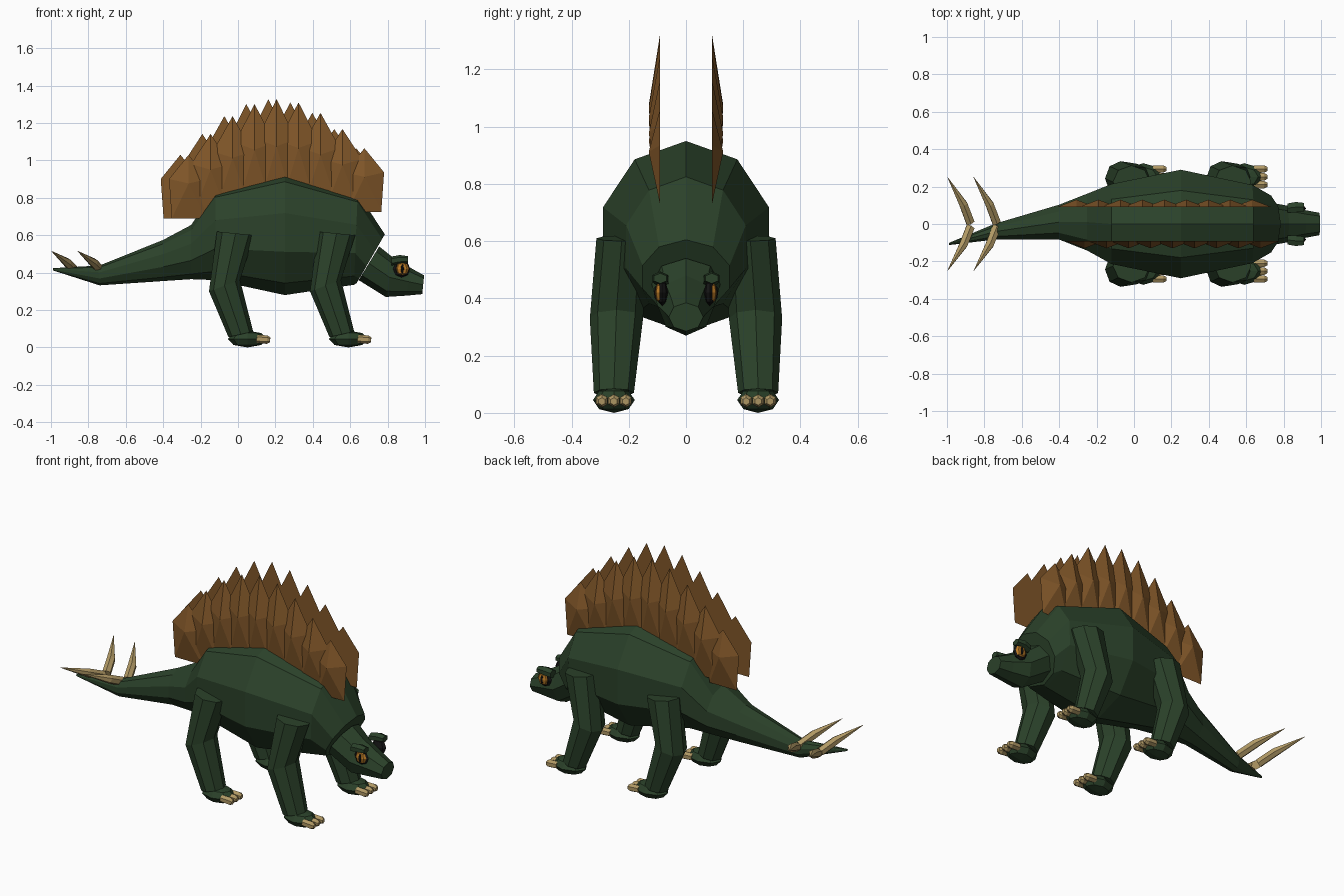
import bpy, bmesh
from math import sin, cos, pi
from mathutils import Vector as V

if "Cube" in bpy.data.objects:
    bpy.data.objects.remove(bpy.data.objects["Cube"])


def material(name, rgb):
    m = bpy.data.materials.new(name)
    m.diffuse_color = (*rgb, 1)
    m.use_nodes = True
    m.node_tree.nodes["Principled BSDF"].inputs["Base Color"].default_value = m.diffuse_color
    return m


GREEN = material("green skin", (0.024, 0.054, 0.023))
BROWN = material("brown plate", (0.22, 0.095, 0.022))
HORN = material("horn", (0.44, 0.32, 0.13))
AMBER = material("amber", (0.5, 0.2, 0.02))
DARK = material("dark", (0.008, 0.008, 0.008))


def finish(name, bm, mat):
    bmesh.ops.recalc_face_normals(bm, faces=bm.faces)
    me = bpy.data.meshes.new(name)
    bm.to_mesh(me)
    bm.free()
    me.materials.append(mat)
    ob = bpy.data.objects.new(name, me)
    bpy.context.collection.objects.link(ob)
    return ob


def loft(name, rings, n, mat):
    """Skin rings given as (centre, axis a, axis b); the first vertex lies on b."""
    bm = bmesh.new()
    loops = []
    for c, a, b in rings:
        loops.append([bm.verts.new(V(c) + V(a) * sin(2 * pi * i / n) + V(b) * cos(2 * pi * i / n))
                      for i in range(n)])
    for p, q in zip(loops, loops[1:]):
        for i in range(n):
            j = (i + 1) % n
            bm.faces.new((p[i], p[j], q[j], q[i]))
    bm.faces.new(loops[0])
    bm.faces.new(loops[-1])
    return finish(name, bm, mat)


def blob(name, loc, size, mat, u=8, v=4):
    bm = bmesh.new()
    bmesh.ops.create_uvsphere(bm, u_segments=u, v_segments=v, radius=1)
    for vert in bm.verts:
        vert.co = V(loc) + vert.co * V(size)
    return finish(name, bm, mat)


def tube(name, pts, radii, n, mat):
    """Straight or bent spike through points with a radius at each."""
    d = (V(pts[-1]) - V(pts[0])).normalized()
    a = d.cross(V((0, 0, 1))).normalized()
    b = a.cross(d)
    return loft(name, [(p, a * r, b * r) for p, r in zip(pts, radii)], n, mat)


# Body and tail: x, y, z, half width, half height, forward lean of the ring top
BODY = [(-0.99, -0.107, 0.418, 0.006, 0.006, 0), (-0.74, -0.04, 0.385, 0.045, 0.053, 0),
        (-0.40, 0.01, 0.465, 0.098, 0.11, 0), (-0.25, 0.01, 0.51, 0.16, 0.145, 0),
        (-0.12, 0, 0.605, 0.225, 0.245, 0), (0.25, 0, 0.615, 0.305, 0.335, 0),
        (0.63, 0, 0.58, 0.22, 0.245, 0.01), (0.71, 0, 0.475, 0.16, 0.13, 0.075)]
loft("body_and_tail", [((x, y, z), (0, w, 0), (k, 0, h)) for x, y, z, w, h, k in BODY], 10, GREEN)

# Neck and head
HEAD = [(0.70, 0.45, 0.12, 0.09, 0.055), (0.81, 0.375, 0.10, 0.105, 0.02),
        (0.91, 0.352, 0.075, 0.075, 0.01), (0.99, 0.335, 0.06, 0.05, 0.005)]
loft("head", [((x, 0, z), (0, w, 0), (k, 0, h)) for x, z, w, h, k in HEAD], 8, GREEN)

for s, side in ((-1, "right"), (1, "left")):
    # Eyes and brows
    blob(f"eye_socket_{side}", (0.875, s * 0.083, 0.42), (0.046, 0.02, 0.046), DARK)
    blob(f"eye_{side}", (0.877, s * 0.092, 0.42), (0.036, 0.017, 0.036), AMBER)
    blob(f"pupil_{side}", (0.879, s * 0.104, 0.42), (0.009, 0.008, 0.026), DARK)
    loft(f"brow_{side}", [((0.82, s * 0.085, 0.462), (0, 0.028, 0), (0, 0, 0.024)),
                          ((0.865, s * 0.09, 0.47), (0, 0.032, 0), (0, 0, 0.024)),
                          ((0.91, s * 0.09, 0.47), (0, 0.026, 0), (0, 0, 0.018))], 6, GREEN)

    # Legs, feet and toes
    for x0, end in ((0, "rear"), (0.54, "front")):
        y = s * 0.252
        loft(f"{end}_leg_{side}",
             [((x0 - 0.013, s * 0.225, 0.61), (0.1, 0, -0.01), (0, 0.088, 0)),
              ((x0 - 0.072, s * 0.243, 0.33), (0.083, 0, 0.03), (0, 0.093, 0)),
              ((x0 + 0.015, y, 0.07), (0.066, 0, 0.015), (0, 0.07, 0))], 8, GREEN)
        blob(f"{end}_foot_{side}", (x0 + 0.05, y, 0.045), (0.105, 0.073, 0.045), GREEN)
        for i in (-1, 0, 1):
            ty = y + i * 0.042
            tube(f"{end}_toe_{side}_{i + 2}",
                 [(x0 + 0.10, ty, 0.045), (x0 + 0.155, ty, 0.042), (x0 + 0.172, ty, 0.04)],
                 [0.021, 0.023, 0.013], 6, HORN)

    # Back plates: flat inner pentagon with a raised outer point
    for i in range(9):
        t = i / 8
        xc = -0.276 + 0.1175 * i + s * -0.022
        base = 0.69 + 0.035 * t + 0.06 * sin(pi * t)
        h = 0.34 + 0.22 * sin(pi * t)
        bm = bmesh.new()
        rim = [bm.verts.new((xc + dx, s * 0.09, base + f * h))
               for dx, f in ((-0.09, 0), (0.09, 0), (0.105, 0.62), (0, 1), (-0.105, 0.62))]
        ridge = [bm.verts.new((xc, s * 0.13, base + 0.55 * h))]
        bm.faces.new(rim)
        for a, b in zip(rim, rim[1:] + rim[:1]):
            bm.faces.new((a, b, ridge[0]))
        # shift the whole row so the outline is centred over the back
        bmesh.ops.translate(bm, verts=bm.verts, vec=(-0.01, 0, 0))
        finish(f"back_plate_{side}_{i + 1}", bm, BROWN)

    # Tail spikes
    for x0, n in ((-0.735, 1), (-0.875, 2)):
        a = V((x0, s * 0.012 - 0.005, 0.412))
        b = V((x0 - 0.122, s * 0.25, 0.515))
        mid = a.lerp(b, 0.4) + V((0.012, 0, 0))
        tube(f"tail_spike_{side}_{n}", [a, mid, b], [0.026, 0.025, 0.001], 6, HORN)
